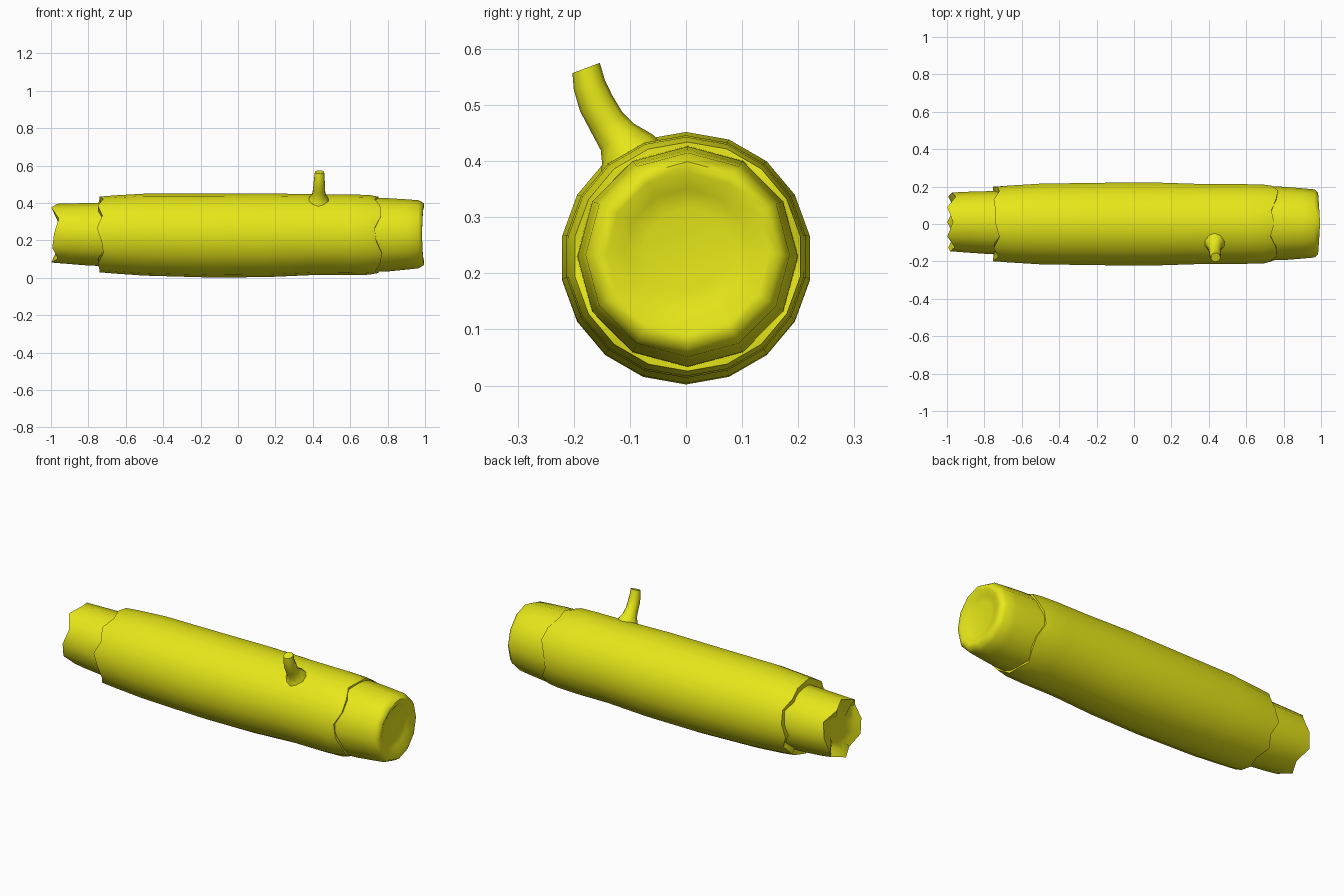
import bpy, bmesh, math
from mathutils import Vector

mat = bpy.data.materials.new("yellow_wood")
mat.diffuse_color = (0.8, 0.8, 0.01, 1)


def ring(center, u, v, r, n, shift=None):
    """Circle of points; shift is an optional list of x offsets repeated round it."""
    pts = []
    for i in range(n):
        a = 2 * math.pi * i / n - math.pi / 2
        p = Vector(center) + r * (math.cos(a) * u + math.sin(a) * v)
        if shift:
            p.x += shift[i % len(shift)]
        pts.append(p)
    return pts


def skin(name, rings, angle):
    """Bridge rings into a closed tube, capped at both ends."""
    bm = bmesh.new()
    loops = [[bm.verts.new(p) for p in r] for r in rings]
    n = len(loops[0])
    for a, b in zip(loops, loops[1:]):
        for i in range(n):
            j = (i + 1) % n
            bm.faces.new((a[i], a[j], b[j], b[i]))
    bm.faces.new(loops[0])
    bm.faces.new(loops[-1])
    bmesh.ops.recalc_face_normals(bm, faces=bm.faces)
    me = bpy.data.meshes.new(name)
    bm.to_mesh(me)
    bm.free()
    me.materials.append(mat)
    ob = bpy.data.objects.new(name, me)
    bpy.context.collection.objects.link(ob)
    bpy.context.view_layer.objects.active = ob
    ob.select_set(True)
    bpy.ops.object.shade_smooth_by_angle(angle=math.radians(angle))
    ob.select_set(False)
    return ob


Y, Z = Vector((0, 1, 0)), Vector((0, 0, 1))


def log_part(name, profile, n, angle):
    skin(name, [ring((x, y, z), Y, Z, r, n, s) for x, r, y, z, s in profile], angle)


# Bark sleeve with ragged ends
rag_l = [0.0, 0.02, -0.01, 0.015, -0.015, 0.01, 0.02, -0.01, 0.0]
rag_r = [0.0, -0.02, 0.01, 0.015, -0.02, -0.01, 0.02, 0.01, -0.015]
log_part("bark", [
    (-0.735, 0.160, 0, 0.230, rag_l),
    (-0.740, 0.202, 0, 0.232, rag_l),
    (-0.660, 0.209, 0, 0.232, None),
    (-0.500, 0.219, 0, 0.231, None),
    (-0.150, 0.224, 0, 0.226, None),
    (0.150, 0.224, 0, 0.228, None),
    (0.400, 0.216, 0, 0.231, None),
    (0.600, 0.216, 0, 0.230, None),
    (0.700, 0.213, 0, 0.230, None),
    (0.750, 0.204, 0.003, 0.230, rag_r),
    (0.750, 0.170, 0.003, 0.230, rag_r),
], 18, 45)

# Splintered core at the left end
jag = [-0.015, 0.025, -0.01, 0.01, 0.03, -0.015, 0.015, -0.015, 0.025, 0.0, -0.01, 0.02]
log_part("broken_core", [
    (-0.680, 0.170, 0.006, 0.232, None),
    (-0.800, 0.167, 0.008, 0.233, None),
    (-0.900, 0.162, 0.010, 0.236, None),
    (-0.983, 0.157, 0.011, 0.239, jag),
    (-0.965, 0.115, 0.010, 0.238, jag),
    (-0.950, 0.070, 0.010, 0.237, None),
    (-0.960, 0.025, 0.010, 0.237, None),
], 12, 45)

# Dished core at the right end
wave = [0.005, 0, -0.004, -0.006, -0.004, 0, 0.005, 0, -0.004, -0.006, -0.004, 0]
log_part("cut_core", [
    (0.680, 0.198, 0.003, 0.230, None),
    (0.800, 0.196, 0.003, 0.230, None),
    (0.900, 0.188, 0.003, 0.232, None),
    (0.965, 0.182, 0.003, 0.233, None),
    (0.990, 0.165, 0.003, 0.234, wave),
    (0.990, 0.145, 0.003, 0.235, wave),
    (0.972, 0.110, 0.000, 0.240, None),
    (0.965, 0.075, 0.000, 0.242, None),
], 12, 60)

# Bent twig with a flared root
path = [(-0.085, 0.375, 0.075), (-0.104, 0.422, 0.052), (-0.122, 0.443, 0.038),
        (-0.141, 0.469, 0.033), (-0.160, 0.503, 0.032), (-0.172, 0.535, 0.029),
        (-0.178, 0.566, 0.026)]
X = Vector((1, 0, 0))
rings = []
for i, (y, z, r) in enumerate(path):
    a, b = path[max(i - 1, 0)], path[min(i + 1, len(path) - 1)]
    d = Vector((0, b[0] - a[0], b[1] - a[1])).normalized()
    if i == len(path) - 1:
        d = Vector((0, -0.35, 0.94))
    rings.append(ring((0.43 + 0.001 * i, y, z), X, d.cross(X), r, 10))
skin("twig", rings, 50)
